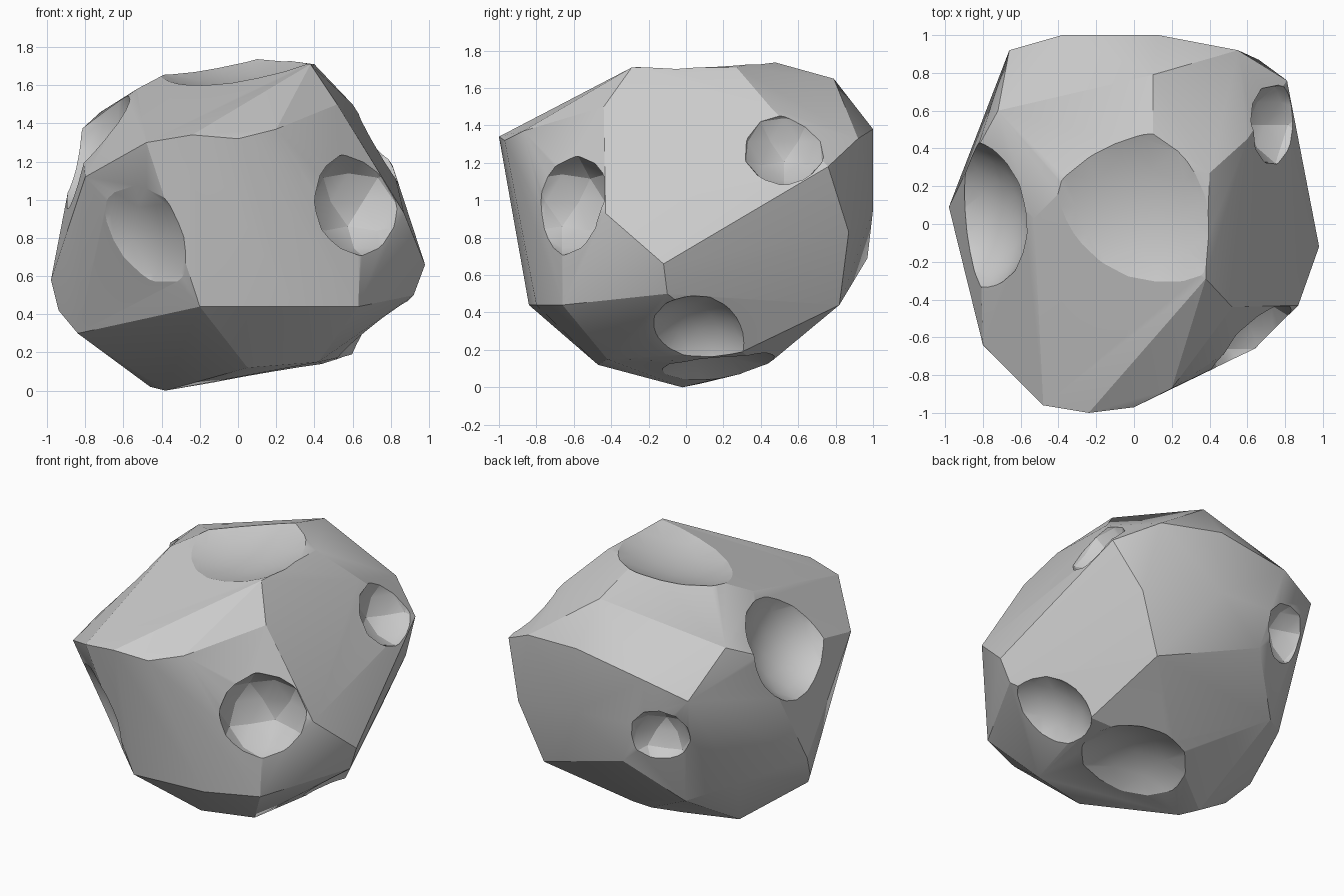
import bpy, bmesh
from mathutils import Vector

if "Cube" in bpy.data.objects:
    bpy.data.objects.remove(bpy.data.objects["Cube"])

# Corner points of the faceted rock body
corners = [
    # front
    (-.48, -.96, 1.30), (-.24, -1, 1.34), (0, -.97, 1.32), (.2, -.87, 1.37),
    (-.2, -.84, .44), (.3, -.8, .44), (.63, -.66, .44), (.64, -.66, .7),
    (-.58, -.48, .5), (-.8, -.64, 1.12),
    # right
    (.52, -.44, 1.5), (.87, -.43, .93), (.98, -.12, .66), (.92, -.1, .5),
    (.78, .4, 1.1), (.81, .76, 1.18), (.6, .45, 1.5), (.66, .87, .83),
    # top
    (.38, -.29, 1.71), (.4, .27, 1.71), (.1, .43, 1.75), (.1, .79, 1.65),
    (-.36, .2, 1.67), (-.53, .03, 1.58), (-.72, .6, 1.46), (-.83, .4, 1.36),
    # back
    (.55, .92, 1.33), (.13, 1, 1.38), (-.38, 1, 1.3), (-.66, .92, 1.2), (.13, 1, .95),
    (-.2, .97, .69), (.5, .82, .44), (-.5, .72, .4),
    # left
    (-.98, .09, .58), (-.94, 0, .42), (-.84, -.12, .3), (-.75, .5, .5),
    # underside
    (-.38, -.02, 0), (-.46, .08, .02), (0, .41, .1), (.05, -.47, .12),
    (.44, 0, .14), (.6, .3, .19), (.42, -.42, .15),
]
mesh = bpy.data.meshes.new("rock_body")
bm = bmesh.new()
for c in corners:
    bm.verts.new(c)
res = bmesh.ops.convex_hull(bm, input=bm.verts[:])
loose = {g for g in res["geom_interior"] + res["geom_unused"] if isinstance(g, bmesh.types.BMVert)}
bmesh.ops.delete(bm, geom=list(loose), context='VERTS')
bmesh.ops.recalc_face_normals(bm, faces=bm.faces[:])
bm.to_mesh(mesh)
bm.free()
rock = bpy.data.objects.new("rock_body", mesh)
bpy.context.collection.objects.link(rock)


def crater(name, rim, normal, radius, depth):
    """Scoop a bowl of given rim radius and depth, facing along the normal."""
    n = Vector(normal).normalized()
    r = (radius ** 2 + depth ** 2) / (2 * depth)
    bpy.ops.mesh.primitive_ico_sphere_add(
        subdivisions=2 if r < .35 else 3 if r < .8 else 4,
        radius=r * 1.01, location=Vector(rim) + n * (r - depth))
    cutter = bpy.context.object
    cutter.name = name + "_cutter"
    cutter.hide_render = True
    mod = rock.modifiers.new(name, 'BOOLEAN')
    mod.operation = 'DIFFERENCE'
    mod.solver = 'EXACT'
    mod.object = cutter
    bpy.context.view_layer.objects.active = rock
    bpy.ops.object.modifier_apply(modifier=mod.name)
    bpy.data.objects.remove(cutter)


# Deep craters
crater("front_crater", (.6, -.6, .98), (.65, -.75, .1), .27, .2)
crater("right_crater", (.74, .52, 1.27), (.87, .05, .5), .22, .15)
crater("low_right_crater", (.74, .07, .31), (.6, 0, -.8), .29, .13)
crater("left_crater", (-.78, .02, 1.23), (-.8, 0, .6), .36, .18)
crater("back_crater", (-.45, .92, .9), (-.35, .9, -.15), .2, .14)
crater("under_crater", (.17, .16, .08), (.12, .15, -.98), .38, .13)

# Shallow dents
crater("top_dent", (.0, .06, 1.67), (-.1, -.1, 1), .37, .06)
crater("front_left_dent", (-.48, -.74, .74), (-.6, -.77, -.2), .28, .06)

# Crisp facets, smooth bowls
bpy.ops.object.select_all(action='DESELECT')
rock.select_set(True)
bpy.context.view_layer.objects.active = rock
bpy.ops.object.shade_smooth_by_angle(angle=.35)
